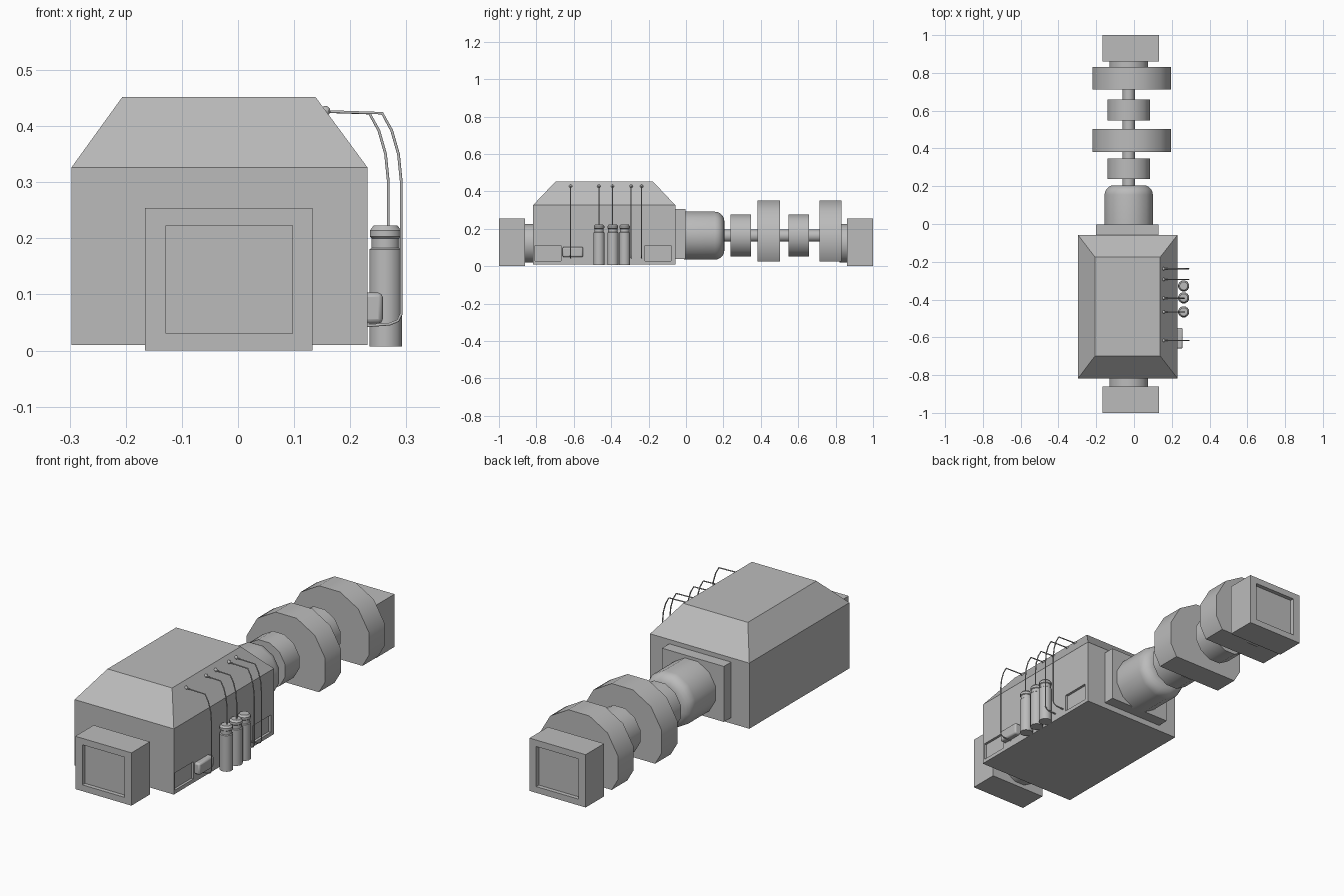
import bpy, bmesh, math
from mathutils import Vector, Matrix

cube = bpy.data.objects.get("Cube")
if cube:
    bpy.data.objects.remove(cube, do_unlink=True)

grey = bpy.data.materials.new("plain grey")
grey.use_nodes = True
COLOUR = (0.5, 0.5, 0.5, 1)
grey.diffuse_color = COLOUR
grey.node_tree.nodes["Principled BSDF"].inputs["Base Color"].default_value = COLOUR

AXIS_X, AXIS_Z = -0.028, 0.163
SIDE_X = 0.231
solids = []


def finish(name, bm):
    bmesh.ops.recalc_face_normals(bm, faces=bm.faces)
    mesh = bpy.data.meshes.new(name)
    bm.to_mesh(mesh)
    bm.free()
    mesh.materials.append(grey)
    obj = bpy.data.objects.new(name, mesh)
    bpy.context.collection.objects.link(obj)
    solids.append(obj)
    return obj


def box_mesh(lo, hi):
    bm = bmesh.new()
    bmesh.ops.create_cube(bm, size=1)
    lo, hi = Vector(lo), Vector(hi)
    for v in bm.verts:
        v.co = Vector((l + (h - l) * (c + 0.5) for l, h, c in zip(lo, hi, v.co)))
    return bm


def box(name, lo, hi):
    return finish(name, box_mesh(lo, hi))


def lathe_mesh(profile, origin, along_y=False, sides=12):
    """Profile of (radius to the flat, distance along the axis), capped."""
    bm = bmesh.new()
    rings = []
    for r, t in profile:
        r /= math.cos(math.pi / sides)
        angles = [(i + 0.5) * math.tau / sides for i in range(sides)]
        rings.append([bm.verts.new((r * math.cos(a), r * math.sin(a), t)) for a in angles])
    for a, b in zip(rings, rings[1:]):
        for i in range(sides):
            j = (i + 1) % sides
            bm.faces.new((a[i], a[j], b[j], b[i]))
    bm.faces.new(rings[0])
    bm.faces.new(rings[-1])
    turn = Matrix.Rotation(-math.pi / 2, 4, 'X') if along_y else Matrix()
    bm.transform(Matrix.Translation(origin) @ turn)
    return bm


def drum(name, radius, y0, y1, x=AXIS_X, z=AXIS_Z):
    return finish(name, lathe_mesh([(radius, y0), (radius, y1)], (x, 0, z), True))


def cut(obj, lo, hi):
    cutter = box("cutter", lo, hi)
    solids.remove(cutter)
    cutter.hide_render = True
    mod = obj.modifiers.new("recess", 'BOOLEAN')
    mod.operation, mod.object, mod.solver = 'DIFFERENCE', cutter, 'EXACT'
    bpy.context.view_layer.objects.active = obj
    bpy.ops.object.modifier_apply(modifier=mod.name)
    bpy.data.objects.remove(cutter, do_unlink=True)


# Main housing with a tapered roof
bm = box_mesh((-0.297, -0.818, 0.01), (SIDE_X, -0.057, 0.326))
roof = max(bm.faces, key=lambda f: f.calc_center_median().z)
top = bmesh.ops.extrude_discrete_faces(bm, faces=[roof])["faces"][0]
low = sorted((v for v in bm.verts if v not in top.verts), key=lambda v: v.co.z)[4:]
for v in top.verts:
    v.co = Vector((-0.206 if v.co.x < 0 else 0.138, -0.698 if v.co.y < -0.4 else -0.176, 0.452))
bmesh.ops.remove_doubles(bm, verts=bm.verts, dist=0.0001)
# Close the slopes between the eaves and the roof
loose = [e for e in bm.edges if e.is_boundary]
if loose:
    bmesh.ops.bridge_loops(bm, edges=loose)
housing = finish("housing", bm)

# Recessed service panels on the side
for y0, y1 in ((-0.807, -0.668), (-0.219, -0.08)):
    cut(housing, (SIDE_X - 0.012, y0, 0.028), (SIDE_X + 0.05, y1, 0.111))

# End boxes with recessed faces, and their round collars
for name, s in (("front", -1), ("rear", 1)):
    y0, y1 = sorted((s * 0.86, s))
    end = box(name + "_end_box", (-0.166, y0, 0), (0.133, y1, 0.254))
    y0, y1 = sorted((s * 0.98, s * 1.1))
    cut(end, (-0.128, y0, 0.03), (0.097, y1, 0.223))
drum("front_collar", 0.103, -0.87, -0.81, z=0.122)
drum("rear_collar", 0.103, 0.82, 0.87, z=0.122)

# Mounting plate and rounded motor
box("mounting_plate", (-0.2, -0.06, 0.038), (0.129, -0.002, 0.305))
arc = [i * math.pi / 10 for i in range(6)]
profile = [(0.128, -0.01)] + [(0.078 + 0.05 * math.cos(a), 0.155 + 0.05 * math.sin(a)) for a in arc]
finish("motor", lathe_mesh(profile, (AXIS_X, 0, AXIS_Z), True))

# Shaft, small drums and flat-bottomed wheels
drum("shaft", 0.032, 0.19, 0.83)
for i, (y0, y1) in enumerate(((0.238, 0.347), (0.547, 0.658))):
    drum(f"small_drum_{i + 1}", 0.112, y0, y1)
for i, (y0, y1) in enumerate(((0.382, 0.502), (0.713, 0.832))):
    bm = lathe_mesh([(0.209, y0), (0.209, y1)], (-0.012, 0, 0.141), True)
    cutplane = bmesh.ops.bisect_plane(bm, geom=bm.verts[:] + bm.edges[:] + bm.faces[:],
                                      plane_co=(0, 0, 0.026), plane_no=(0, 0, -1), clear_outer=True)
    rim = [g for g in cutplane["geom_cut"] if isinstance(g, bmesh.types.BMEdge)]
    bmesh.ops.edgeloop_fill(bm, edges=rim)
    finish(f"wheel_{i + 1}", bm)

# Gas bottles along the side
bottle = [(0.029, 0.007), (0.029, 0.18), (0.025, 0.183), (0.025, 0.2),
          (0.028, 0.203), (0.028, 0.214), (0.021, 0.223)]
for i, y in enumerate((-0.465, -0.391, -0.328)):
    finish(f"bottle_{i + 1}", lathe_mesh(bottle, (0.263, y, 0)))

# Rounded junction box
junction = box("junction_box", (SIDE_X - 0.01, -0.66, 0.048), (0.258, -0.55, 0.103))
bevel = junction.modifiers.new("rounding", 'BEVEL')
bevel.width, bevel.segments = 0.008, 2


# Cables from the roof slope, each with a plug
def cable(name, y, points):
    curve = bpy.data.curves.new(name, 'CURVE')
    curve.dimensions = '3D'
    curve.bevel_depth, curve.bevel_resolution = 0.0028, 1
    curve.use_fill_caps = True
    spline = curve.splines.new('POLY')
    spline.points.add(len(points) - 1)
    for p, (x, z) in zip(spline.points, points):
        p.co = (x, y, z, 1)
    curve.materials.append(grey)
    bpy.context.collection.objects.link(bpy.data.objects.new(name, curve))


bend = [(0.155, 0.426), (0.257, 0.423), (0.274, 0.392), (0.286, 0.35), (0.291, 0.3)]
hook = [(0.291, 0.065), (0.285, 0.053), (0.27, 0.047), (0.228, 0.044)]
short = [(x - 0.023 if x > 0.2 else x, z) for x, z in bend] + [(0.268, 0.21)]
for i, y in enumerate((-0.617, -0.466, -0.393, -0.293, -0.237)):
    cable(f"cable_{i + 1}", y, short if i in (1, 2) else bend + hook)
    bm = bmesh.new()
    bmesh.ops.create_uvsphere(bm, u_segments=10, v_segments=6, radius=0.009,
                              matrix=Matrix.Translation((0.156, y, 0.427)))
    finish(f"plug_{i + 1}", bm)

# Smooth round surfaces, keep hard edges sharp
bpy.ops.object.select_all(action='DESELECT')
for obj in solids:
    obj.select_set(True)
bpy.context.view_layer.objects.active = housing
bpy.ops.object.shade_smooth_by_angle(angle=math.radians(33))
